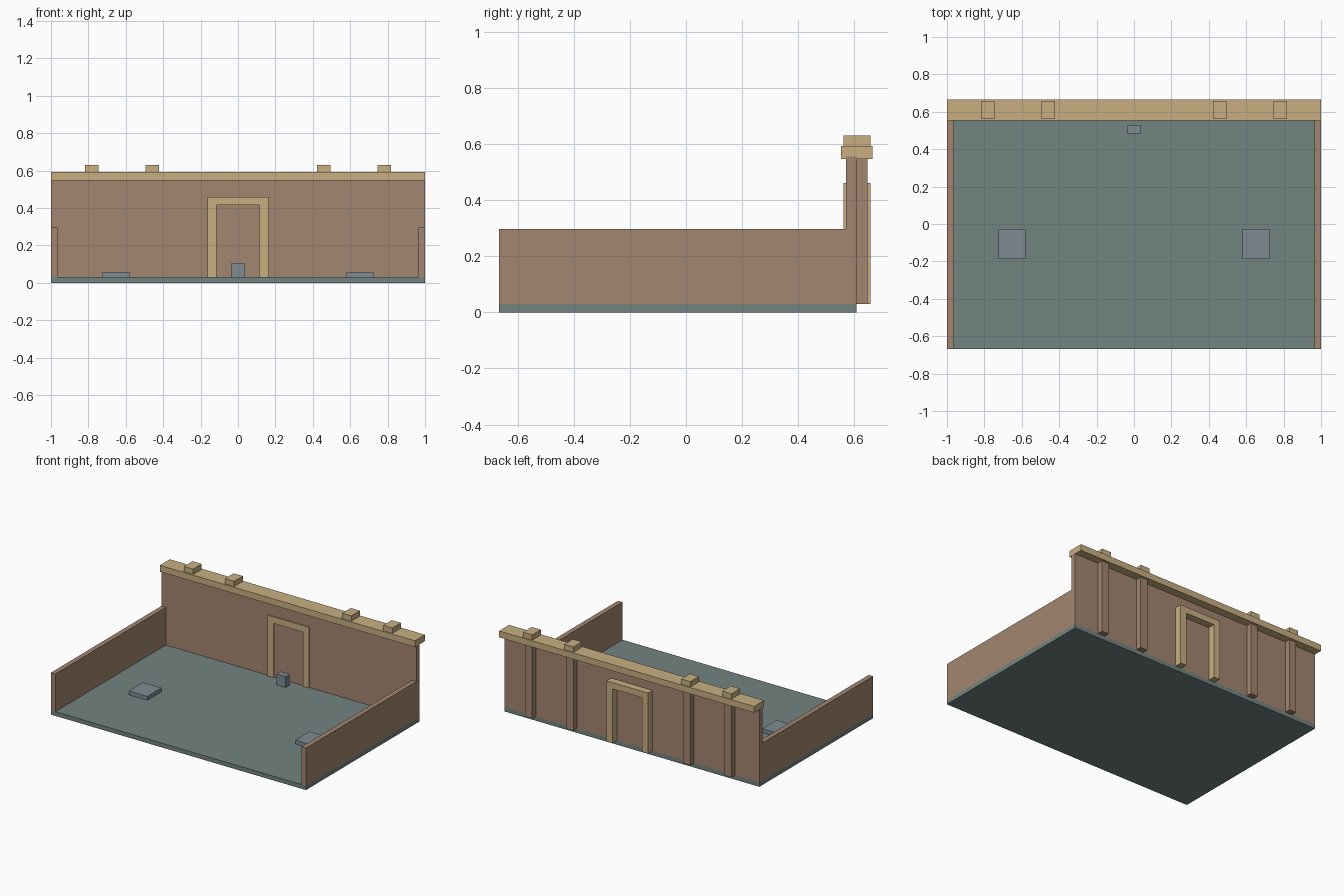
import bpy, bmesh

if "Cube" in bpy.data.objects:
    bpy.data.objects.remove(bpy.data.objects["Cube"])


def material(name, rgb):
    m = bpy.data.materials.new(name)
    m.diffuse_color = (*rgb, 1)
    m.use_nodes = True
    m.node_tree.nodes["Principled BSDF"].inputs["Base Color"].default_value = m.diffuse_color
    return m


BROWN = material("brown_wall", (0.37, 0.24, 0.16))
SAND = material("sand_trim", (0.58, 0.43, 0.22))
TEAL = material("teal_floor", (0.17, 0.23, 0.22))
GREY = material("grey_stone", (0.21, 0.26, 0.29))


def extrude(name, profile, y0, y1, mat):
    """Extrude an x-z outline from y0 to y1."""
    bm = bmesh.new()
    face = bm.faces.new([bm.verts.new((x, y0, z)) for x, z in profile])
    new = bmesh.ops.extrude_face_region(bm, geom=[face])["geom"]
    bmesh.ops.translate(bm, vec=(0, y1 - y0, 0),
                        verts=[v for v in new if isinstance(v, bmesh.types.BMVert)])
    bmesh.ops.recalc_face_normals(bm, faces=bm.faces)
    mesh = bpy.data.meshes.new(name)
    bm.to_mesh(mesh)
    bm.free()
    mesh.materials.append(mat)
    ob = bpy.data.objects.new(name, mesh)
    bpy.context.collection.objects.link(ob)
    return ob


def box(name, x, y, z, mat, mirror=False):
    """Box from (min, max) ranges, optionally mirrored across x."""
    ob = extrude(name, [(x[0], z[0]), (x[1], z[0]), (x[1], z[1]), (x[0], z[1])], *y, mat)
    if mirror:
        mod = ob.modifiers.new("mirror", "MIRROR")
        mod.use_mirror_merge = False
    return ob


FLOOR = 0.03

# Floor slab and walls
box("floor", (-1, 1), (-0.667, 0.607), (0, FLOOR), TEAL)
box("side_walls", (0.965, 1), (-0.667, 0.607), (FLOOR, 0.297), BROWN, True)
box("back_wall", (-1, 1), (0.57, 0.607), (FLOOR, 0.555), BROWN)
box("coping", (-1, 1), (0.553, 0.665), (0.547, 0.592), SAND)

# Pilasters behind the wall, each with a block on the coping
for i, cx in enumerate((0.459, 0.781), 1):
    box(f"pilasters_{i}", (cx - 0.028, cx + 0.028), (0.607, 0.647), (FLOOR, 0.55), BROWN, True)
    box(f"coping_blocks_{i}", (cx - 0.036, cx + 0.036), (0.562, 0.658), (0.592, 0.63), SAND, True)

# Door surround, showing on both faces of the wall
extrude("door_frame", [(-0.163, FLOOR), (-0.163, 0.46), (0.163, 0.46), (0.163, FLOOR),
                       (0.115, FLOOR), (0.115, 0.415), (-0.115, 0.415), (-0.115, FLOOR)],
        0.561, 0.658, SAND)

# Floor plates and small post by the door
box("floor_plates", (0.58, 0.725), (-0.187, -0.027), (FLOOR, 0.058), GREY, True)
box("door_post", (-0.036, 0.036), (0.483, 0.528), (FLOOR, 0.107), GREY)
